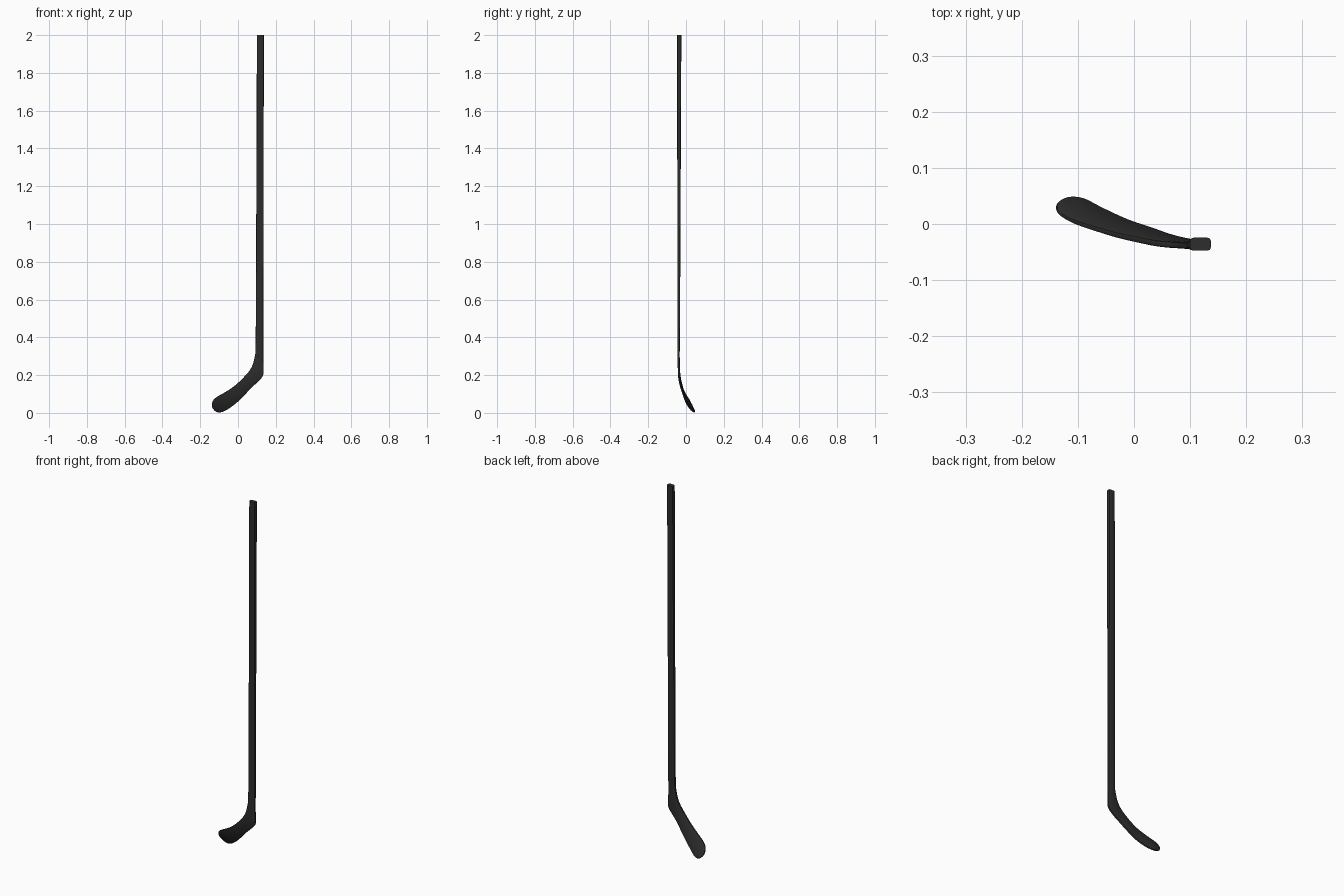
import bpy, bmesh
from mathutils import Vector

if "Cube" in bpy.data.objects:
    bpy.data.objects.remove(bpy.data.objects["Cube"])

mat = bpy.data.materials.new("charcoal black")
mat.diffuse_color = (0.026, 0.026, 0.026, 1)
mat.use_nodes = True
mat.node_tree.nodes["Principled BSDF"].inputs["Base Color"].default_value = mat.diffuse_color


def catmull(a, b, c, d, t):
    return 0.5 * (2 * b + (c - a) * t + (2 * a - 5 * b + 4 * c - d) * t * t
                  + (3 * b - a - 3 * c + d) * t ** 3)


def smooth_stations(st, n):
    """Interpolate rows of numbers with a Catmull-Rom spline."""
    out = []
    for i in range(len(st) - 1):
        rows = [st[max(0, min(len(st) - 1, i + k))] for k in (-1, 0, 1, 2)]
        for j in range(n):
            out.append([catmull(*v, j / n) for v in zip(*rows)])
    out.append(list(st[-1]))
    return out


def loft(name, stations, cap_start, cap_end):
    """Each station: one edge point, the opposite edge point, thickness."""
    bm = bmesh.new()
    tops = [Vector(s[0:3]) for s in stations]
    bots = [Vector(s[3:6]) for s in stations]
    mids = [(a + b) / 2 for a, b in zip(tops, bots)]
    rings = []
    for i, s in enumerate(stations):
        tangent = mids[min(i + 1, len(mids) - 1)] - mids[max(i - 1, 0)]
        across = tops[i] - bots[i]
        half = across.length / 2
        u = across.normalized()
        n = u.cross(tangent).normalized()
        h = s[6] / 2
        r = min(h * 0.5, half * 0.5)
        # rectangle with rounded corners
        ring = []
        for su, sn in ((1, 1), (-1, 1), (-1, -1), (1, -1)):
            corner = [(half, h - r), (half - r * 0.3, h - r * 0.3), (half - r, h)]
            if su * sn < 0:
                corner.reverse()
            ring += [bm.verts.new(mids[i] + u * a * su + n * b * sn) for a, b in corner]
        rings.append(ring)
    for a, b in zip(rings, rings[1:]):
        for k in range(len(a)):
            m = (k + 1) % len(a)
            bm.faces.new((a[k], a[m], b[m], b[k]))
    if cap_start:
        bm.faces.new(rings[0][::-1])
    if cap_end:
        bm.faces.new(rings[-1])
    bmesh.ops.recalc_face_normals(bm, faces=bm.faces)
    me = bpy.data.meshes.new(name)
    bm.to_mesh(me)
    bm.free()
    me.materials.append(mat)
    ob = bpy.data.objects.new(name, me)
    bpy.context.collection.objects.link(ob)
    bpy.ops.object.select_all(action='DESELECT')
    ob.select_set(True)
    bpy.context.view_layer.objects.active = ob
    bpy.ops.object.shade_smooth_by_angle(angle=0.7)


# straight tapered shaft
neck = (.093, -.039, .32, .134, -.039, .27, .011)
loft("shaft", [(.100, -.036, 2, .137, -.036, 2, .023),
               (.095, -.038, .6, .1345, -.038, .6, .014),
               neck], True, False)

# curved blade: upper edge, lower edge, thickness
blade = [neck,
         (.080, -.038, .262, .134, -.037, .203, .011),
         (.062, -.037, .225, .108, -.033, .168, .011),
         (.035, -.034, .193, .070, -.024, .132, .011),
         (.000, -.027, .158, .030, -.010, .090, .011),
         (-.035, -.019, .130, -.010, .004, .052, .010),
         (-.075, -.007, .105, -.055, .025, .019, .009),
         (-.105, .003, .088, -.090, .043, .004, .008),
         (-.125, .013, .073, -.115, .046, .007, .007),
         (-.135, .021, .059, -.131, .040, .021, .006),
         (-.138, .028, .048, -.138, .034, .036, .005)]
loft("blade", smooth_stations(blade, 5), False, True)
